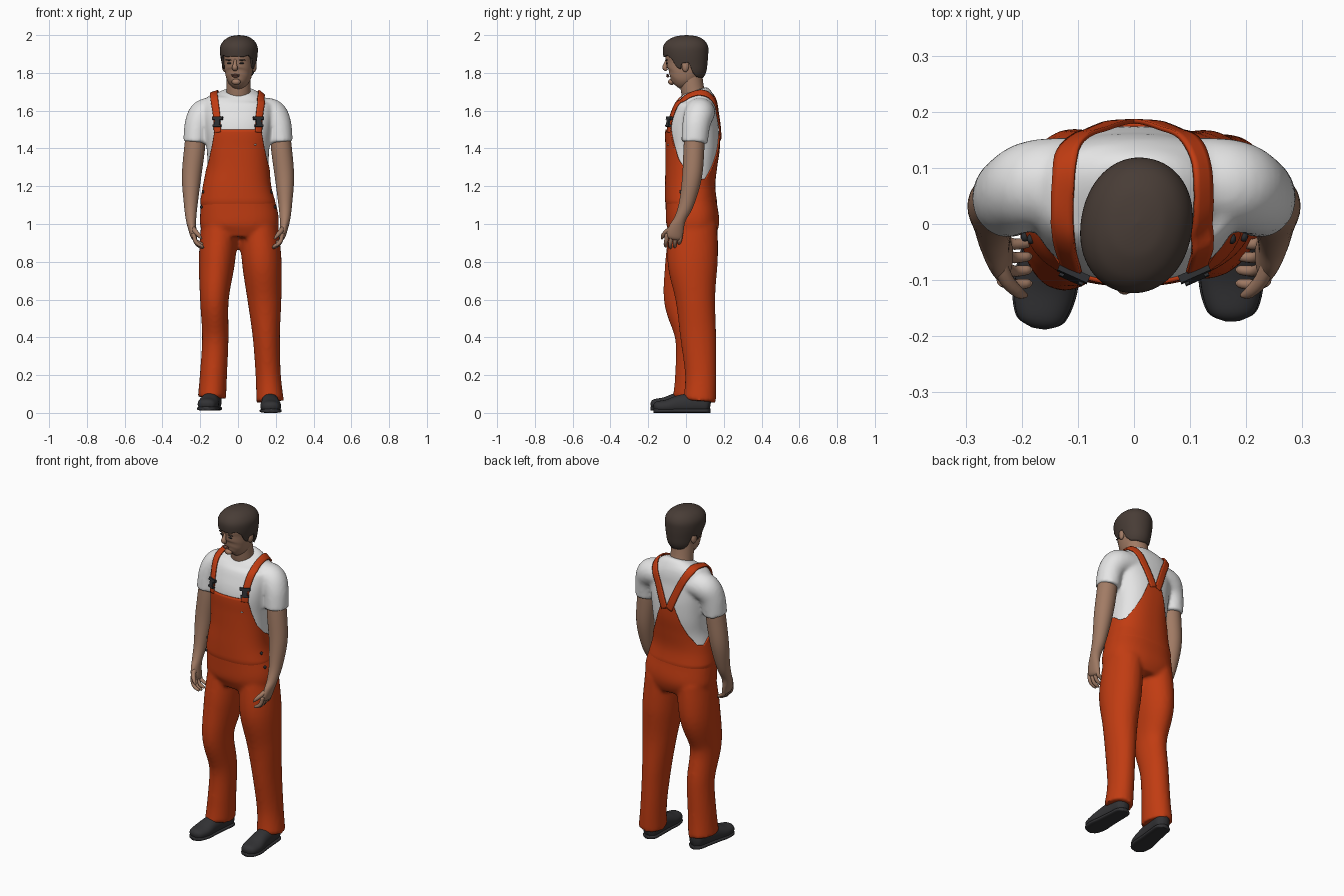
import bpy, bmesh, math
from mathutils import Vector, Matrix
from mathutils.bvhtree import BVHTree

if "Cube" in bpy.data.objects:
    bpy.data.objects.remove(bpy.data.objects["Cube"])


def material(name, r, g, b):
    m = bpy.data.materials.new(name)
    m.use_nodes = True
    m.diffuse_color = (r, g, b, 1)
    m.node_tree.nodes["Principled BSDF"].inputs["Base Color"].default_value = (r, g, b, 1)
    return m


ORANGE = material("orange cloth", .53, .045, .006)
WHITE = material("white cotton", .78, .78, .78)
SKIN = material("skin", .36, .2, .13)
HAIR = material("dark brown hair", .065, .046, .037)
LEATHER = material("black leather", .032, .032, .035)
PLASTIC = material("dark plastic", .025, .027, .03)
LIP = material("lip", .26, .11, .08)


# ---- helpers ----
def spline(rows, steps=6):
    """Catmull-Rom samples through rows of numbers."""
    out = []
    for i in range(len(rows) - 1):
        a, b, c, d = (rows[max(0, min(len(rows) - 1, i + k))] for k in (-1, 0, 1, 2))
        for s in range(steps):
            t = s / steps
            out.append([q + .5 * t * (r - p + t * (2*p - 5*q + 4*r - w + t * (3*(q - r) + w - p)))
                        for p, q, r, w in zip(a, b, c, d)])
    return out + [list(rows[-1])]


def bend(v, p):
    return math.copysign(abs(v) ** p, v)


def tube(rows, ref=(0, 1, 0), n=32, p=1, steps=6):
    """Oval rings along a path; each row is x, y, z, side radius, ref radius."""
    pts, rings = spline(rows, steps), []
    for i, (x, y, z, rx, ry) in enumerate(pts):
        t = (Vector(pts[min(i + 1, len(pts) - 1)][:3]) - Vector(pts[max(i - 1, 0)][:3])).normalized()
        v = Vector(ref)
        v = (v - t * v.dot(t)).normalized()
        u = v.cross(t)
        ang = [2 * math.pi * k / n for k in range(n)]
        rings.append([Vector((x, y, z)) + u * rx * bend(math.sin(a), p) - v * ry * bend(math.cos(a), p)
                      for a in ang])
    return rings


def add(name, bm, mat):
    bmesh.ops.recalc_face_normals(bm, faces=bm.faces[:])
    for f in bm.faces:
        f.smooth = True
    me = bpy.data.meshes.new(name)
    bm.to_mesh(me)
    bm.free()
    me.materials.append(mat)
    ob = bpy.data.objects.new(name, me)
    bpy.context.collection.objects.link(ob)
    return ob


def skin_rings(name, solids, mat, cap=True, closed=True):
    bm = bmesh.new()
    for rings in solids:
        vs = [[bm.verts.new(c) for c in r] for r in rings]
        n = len(vs[0])
        for a, b in zip(vs, vs[1:]):
            for i in range(n if closed else n - 1):
                j = (i + 1) % n
                bm.faces.new((a[i], a[j], b[j], b[i]))
        if cap:
            bm.faces.new(vs[0])
            bm.faces.new(vs[-1])
    if not cap:
        bmesh.ops.remove_doubles(bm, verts=bm.verts[:], dist=1e-5)
    return add(name, bm, mat)


def fuse(ob, voxel, smooth):
    m = ob.modifiers.new("fuse", 'REMESH')
    m.mode, m.voxel_size, m.use_smooth_shade = 'VOXEL', voxel, True
    s = ob.modifiers.new("relax", 'SMOOTH')
    s.factor, s.iterations = .5, smooth


def solid(ob, thickness):
    m = ob.modifiers.new("thickness", 'SOLIDIFY')
    m.thickness, m.offset = thickness, -1


def ball(name, loc, size, mat):
    bm = bmesh.new()
    bmesh.ops.create_uvsphere(bm, u_segments=20, v_segments=12, radius=1,
                              matrix=Matrix.Translation(loc) @ Matrix.Diagonal((*size, 1)))
    return add(name, bm, mat)


def lookup(table, k):
    """Linear interpolation in rows whose first number is the key."""
    for a, b in zip(table, table[1:]):
        if k <= b[0]:
            f = max(0, (k - a[0]) / max(b[0] - a[0], 1e-6))
            return [p + (q - p) * f for p, q in zip(a[1:], b[1:])]
    return table[-1][1:]


def shell(name, table, low, high, offset, mat, p, ease, n=128, m=36):
    """Wrap a body table (z, cx, cy, rx, ry) between two edge heights."""
    rings = []
    for j in range(m + 1):
        ring = []
        for i in range(n):
            a = 2 * math.pi * i / n
            deg = math.degrees(min(a, 2 * math.pi - a))
            lo, hi = lookup(low, deg)[0], lookup(high, deg)[0]
            z = lo + (hi - lo) * ease(j / m)
            cx, cy, rx, ry = lookup(table, z)
            o = offset(z)
            ring.append(Vector((cx + (rx + o) * bend(math.sin(a), p),
                                cy - (ry + o) * bend(math.cos(a), p), z)))
        rings.append(ring)
    return skin_rings(name, [rings], mat, cap=False)


# ---- torso shape: z, cx, cy, rx, ry ----
body = [(.93, .005, .035, .18, .11), (1, .008, .036, .205, .136), (1.1, 0, .028, .195, .132),
        (1.2, -.005, .022, .174, .126), (1.3, 0, .028, .162, .13), (1.4, 0, .035, .166, .137),
        (1.5, 0, .036, .178, .138), (1.58, 0, .045, .188, .123), (1.64, 0, .055, .18, .105),
        (1.68, .003, .052, .13, .088), (1.705, .003, .045, .076, .068)]


def torso(rows, grow=0):
    return tube([(x, y, z, rx + grow, ry + grow) for z, x, y, rx, ry in rows], n=48, p=.85)


# ---- shirt with sleeves ----
sleeve = [(.1, .075, 1.595, .07, .08), (.175, .07, 1.585, .078, .08), (.212, .055, 1.53, .07, .074),
          (.226, .045, 1.43, .064, .07)]


def side(rows, s):
    return [(r[0] * s, *r[1:]) for r in rows]


shirt = skin_rings("shirt", [torso(body[2:])] + [tube(side(sleeve, s)) for s in (1, -1)], WHITE)
fuse(shirt, .01, 5)
bpy.context.view_layer.update()
surface = BVHTree.FromObject(shirt, bpy.context.evaluated_depsgraph_get())

# ---- overalls: trousers, then the bib and back panel ----
leg_r = [(-.095, .04, 1, .1, .125), (-.112, .028, .8, .096, .138), (-.125, -.01, .6, .076, .108),
         (-.12, .03, .4, .07, .088), (-.13, .032, .2, .072, .09), (-.138, .03, .08, .075, .1)]
leg_l = [(.11, .04, 1, .1, .125), (.126, .035, .8, .105, .133), (.14, .05, .6, .09, .105),
         (.15, .065, .4, .072, .095), (.16, .078, .2, .067, .083), (.17, .072, .06, .073, .087)]
trousers = skin_rings("trousers", [torso(body[:4], .004), tube(leg_r), tube(leg_l)], ORANGE)
fuse(trousers, .011, 5)

dense = spline(body)
edge = [(0, 1.5), (38, 1.5), (43, 1.46), (50, 1.41), (63, 1.34), (85, 1.28), (108, 1.235), (124, 1.24),
        (142, 1.3), (156, 1.37), (166, 1.44), (171, 1.48), (180, 1.47)]
bib = shell("bib", dense, [(0, 1.02), (180, 1.02)], edge,
            lambda z: -.02 + .027 * min(1, (z - 1.02) / .1), ORANGE, .85, lambda t: t)
solid(bib, .01)

# ---- straps laid over the shoulders, with buckles ----
strap = [(.113, -.1, 1.485), (.116, -.085, 1.57), (.125, -.03, 1.66), (.128, .06, 1.7),
         (.105, .14, 1.66), (.062, .17, 1.57), (.014, .175, 1.45)]


def on_shirt(p, lift):
    hit, nor, _, _ = surface.find_nearest(p)
    return hit + nor * lift, nor


for s, label in ((1, "left"), (-1, "right")):
    path = [Vector(q) for q in spline(side(strap, s), 8)]
    rings = []
    for i, q in enumerate(path):
        t = (path[min(i + 1, len(path) - 1)] - path[max(i - 1, 0)]).normalized()
        nor = on_shirt(q, 0)[1]
        across = t.cross(nor).normalized() * .02
        rings.append([on_shirt(q + across * k, .009)[0] for k in (-1, -.5, 0, .5, 1)])
    ob = skin_rings(label + "_strap", [rings], ORANGE, cap=False, closed=False)
    solid(ob, .008)
    ob.modifiers["thickness"].offset = 0

    spot, nor = on_shirt(Vector((.113 * s, -.1, 1.54)), .014)
    tilt = Matrix.Translation(spot) @ nor.to_track_quat('Z', 'Y').to_matrix().to_4x4()
    bm = bmesh.new()
    for y, w, h in ((.022, .058, .016), (0, .03, .034), (-.018, .046, .012)):
        bmesh.ops.create_cube(bm, size=1, matrix=tilt @ Matrix.Translation((0, y, 0))
                              @ Matrix.Diagonal((w, h, .014, 1)))
    buckle = add(label + "_buckle", bm, PLASTIC)
    for f in buckle.data.polygons:
        f.use_smooth = False

    # hip buttons
    for z in (1.17, 1.09):
        cx, cy, rx, ry = lookup(dense, z)
        a = math.radians(72)
        ball(label + "_button", (cx + s * (rx + .007) * bend(math.sin(a), .85),
                                 cy - (ry + .007) * bend(math.cos(a), .85), z), (.007, .009, .009), PLASTIC)

ball("bib_tag", (.09, -.088, 1.42), (.009, .012, .005), WHITE)

# ---- arms and hands ----
arm = [(.222, .046, 1.5, .05, .052), (.23, .042, 1.4, .055, .055), (.246, .032, 1.25, .051, .052),
       (.25, .003, 1.11, .037, .04), (.249, -.03, 1.03, .028, .031), (.243, -.05, .98, .022, .04),
       (.233, -.062, .935, .018, .043), (.228, -.066, .92, .01, .03)]
for s, label in ((1, "left"), (-1, "right")):
    skin_rings(label + "_arm", [tube(side(arm, s))], SKIN)
    fingers = []
    for k in range(4):
        y, drop = -.1 + .024 * k, (.006, 0, .004, .016)[k]
        fingers.append(tube(side([(.234, y, .95, .011, .012), (.228, y - .004, .915, .011, .011),
                                  (.212, y - .008, .888 + drop, .01, .01),
                                  (.188, y - .006, .876 + drop, .008, .008),
                                  (.182, y - .006, .877 + drop, .002, .002)], s), n=12, steps=3))
    fingers.append(tube(side([(.244, -.06, .985, .014, .014), (.228, -.098, .962, .014, .013),
                              (.206, -.122, .938, .011, .01), (.192, -.127, .92, .004, .004)], s),
                        ref=(1, 0, 0), n=12, steps=3))
    skin_rings(label + "_fingers", fingers, SKIN)

# ---- shoes ----
shoe = [(0, -.182, .03, .015, .012), (0, -.165, .032, .042, .028), (0, -.11, .035, .055, .036),
        (0, -.04, .045, .049, .05), (0, .05, .052, .045, .056), (0, .1, .048, .04, .05),
        (0, .12, .045, .015, .03)]
for label, x, yaw, dy, lift in (("left", .17, -.03, .01, 0), ("right", -.142, .15, -.003, .012)):
    place = [(x + yaw * y, y + dy, z, rx, ry) for _, y, z, rx, ry in shoe]
    upper = tube(place, ref=(0, 0, 1), p=.9)
    sole = tube([(a, b, .011, rx * 1.06, .011) for a, b, _, rx, _ in place], ref=(0, 0, 1), p=.6)
    for ring in upper:
        for c in ring:
            c.z = max(c.z, .014)
    for ring in upper + sole:
        for c in ring:
            c.z += lift
    skin_rings(label + "_shoe", [upper, sole], LEATHER)

# ---- head, turned a little to its right ----
skin_rings("neck", [tube([(.003, .06, 1.62, .07, .066), (.003, .035, 1.71, .064, .062),
                          (.003, .02, 1.82, .062, .062)])], SKIN)
head = [(0, -.052, 1.733, .022, .026), (0, -.045, 1.742, .04, .045), (0, -.03, 1.765, .06, .068),
        (0, -.013, 1.8, .071, .091), (0, -.002, 1.85, .077, .104), (0, 0, 1.9, .082, .11),
        (0, 0, 1.95, .07, .095), (0, 0, 1.975, .03, .05)]
parts = [skin_rings("head", [tube(head, p=.92)], SKIN)]
nose = [(0, -.1, 1.872, .007, .008), (0, -.109, 1.85, .009, .01), (0, -.114, 1.828, .015, .014),
        (0, -.104, 1.815, .011, .008)]
parts.append(skin_rings("nose", [tube(nose, n=16)], SKIN))
parts.append(ball("upper_lip", (0, -.1, 1.789, ), (.024, .008, .004), LIP))
parts.append(ball("lower_lip", (0, -.098, 1.781), (.02, .008, .005), LIP))
parts.append(ball("chin", (0, -.078, 1.752), (.024, .018, .016), SKIN))
for s, label in ((1, "left"), (-1, "right")):
    parts.append(ball(label + "_ear", (.08 * s, .012, 1.835), (.013, .019, .03), SKIN))
    parts.append(ball(label + "_eye", (.032 * s, -.096, 1.851), (.013, .006, .005), PLASTIC))
    parts.append(ball(label + "_brow", (.034 * s, -.098, 1.868), (.02, .007, .004), HAIR))

hair = [(1.76, 0, .012, .058, .07), (1.8, 0, .01, .078, .096), (1.85, 0, .002, .09, .112),
        (1.9, 0, -.002, .098, .12), (1.94, 0, -.002, .097, .119), (1.97, 0, 0, .08, .1),
        (1.99, 0, .002, .052, .066), (1.997, 0, .002, .026, .035), (2, 0, .002, 0, 0)]
hairline = [(0, 1.888), (25, 1.884), (45, 1.894), (60, 1.875), (70, 1.83), (80, 1.818), (86, 1.85),
            (104, 1.856), (114, 1.8), (130, 1.778), (180, 1.772)]
parts.append(shell("hair", spline(hair), hairline, [(0, 2), (180, 2)], lambda z: 0, HAIR, .95,
                   lambda t: math.sin(t * math.pi / 2)))
solid(parts[-1], .016)
for ob in parts:
    ob.location.x = .005
    ob.rotation_euler.z = math.radians(-11)
